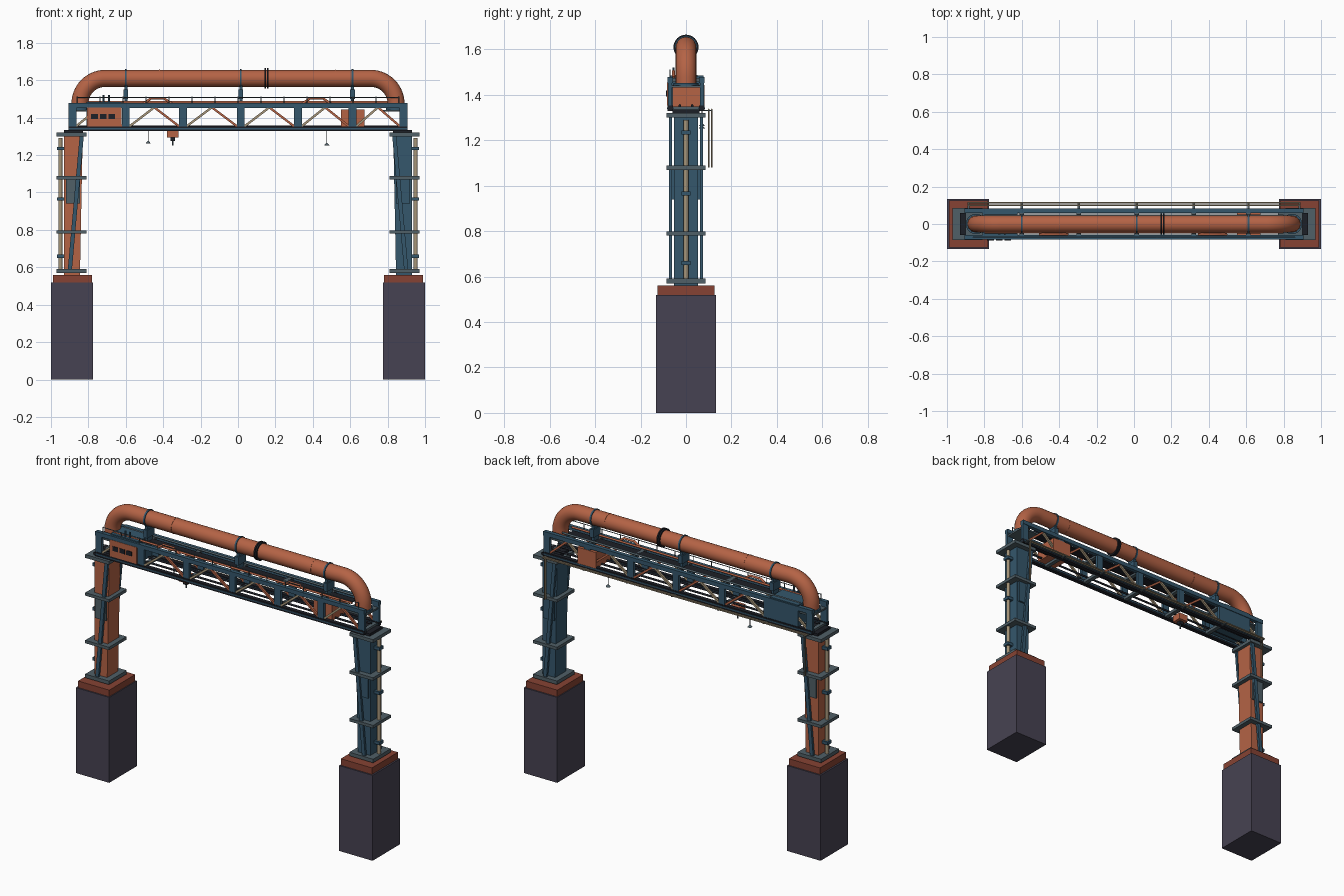
import bpy, bmesh, math
from mathutils import Vector

if "Cube" in bpy.data.objects:
    bpy.data.objects.remove(bpy.data.objects["Cube"])

def mat(name, c):
    m = bpy.data.materials.new(name)
    m.diffuse_color = (*c, 1)
    m.use_nodes = True
    m.node_tree.nodes["Principled BSDF"].inputs["Base Color"].default_value = m.diffuse_color
    return m

ORANGE = mat("rust_orange", (0.46, 0.125, 0.06))
RED = mat("brick_red", (0.24, 0.055, 0.033))
BLUE = mat("steel_blue", (0.035, 0.095, 0.15))
GREY = mat("steel_grey", (0.08, 0.115, 0.135))
BLOCK = mat("plinth_slate", (0.062, 0.055, 0.085))
TAN = mat("tan", (0.38, 0.3, 0.19))
DARK = mat("dark", (0.012, 0.014, 0.02))

def finish(name, bm, m, smooth=False):
    me = bpy.data.meshes.new(name)
    bmesh.ops.recalc_face_normals(bm, faces=bm.faces)
    bm.to_mesh(me)
    bm.free()
    me.materials.append(m)
    o = bpy.data.objects.new(name, me)
    bpy.context.collection.objects.link(o)
    if smooth:
        bpy.ops.object.select_all(action='DESELECT')
        o.select_set(True)
        bpy.context.view_layer.objects.active = o
        bpy.ops.object.shade_smooth_by_angle(angle=math.radians(40))
    return o

def box(name, x, y, z, m, top_x=None):
    """Box from (min, max) ranges; top_x optionally tapers the top."""
    bm = bmesh.new()
    lo = [bm.verts.new((a, b, z[0])) for a, b in
          ((x[0], y[0]), (x[1], y[0]), (x[1], y[1]), (x[0], y[1]))]
    t = top_x or x
    hi = [bm.verts.new((a, b, z[1])) for a, b in
          ((t[0], y[0]), (t[1], y[0]), (t[1], y[1]), (t[0], y[1]))]
    bm.faces.new(lo)
    bm.faces.new(hi)
    for i in range(4):
        j = (i + 1) % 4
        bm.faces.new((lo[i], lo[j], hi[j], hi[i]))
    return finish(name, bm, m)

def rod(name, p, q, r, m, sides=12, r2=None):
    """Cylinder or cone between two points; 4 sides gives a square bar."""
    p, q = Vector(p), Vector(q)
    bm = bmesh.new()
    bmesh.ops.create_cone(bm, cap_ends=True, segments=sides, radius1=r,
                          radius2=r if r2 is None else r2, depth=(q - p).length)
    if sides == 4:
        bmesh.ops.rotate(bm, verts=bm.verts, matrix=Vector((0, 0, 1)).rotation_difference(
            Vector((1, 1, 0))).to_matrix().Identity(3))
    rot = (q - p).to_track_quat('Z', 'Y').to_matrix()
    bmesh.ops.rotate(bm, verts=bm.verts, matrix=rot)
    bmesh.ops.translate(bm, verts=bm.verts, vec=(p + q) / 2)
    return finish(name, bm, m, sides > 6)

def bar(name, p, q, w, d, m):
    """Flat bar in a plane of constant y, w wide in the plane, d deep in y."""
    p, q = Vector(p), Vector(q)
    n = (q - p).cross(Vector((0, 1, 0))).normalized() * w / 2
    e = Vector((0, d / 2, 0))
    bm = bmesh.new()
    a, b = [[bm.verts.new(c + s * n + t * e) for s, t in ((-1, -1), (1, -1), (1, 1), (-1, 1))]
            for c in (p, q)]
    bm.faces.new(a)
    bm.faces.new(b)
    for i in range(4):
        j = (i + 1) % 4
        bm.faces.new((a[i], a[j], b[j], b[i]))
    return finish(name, bm, m)

def tube(name, pts, r, m, res=6):
    """Round tube swept along a list of points."""
    cu = bpy.data.curves.new(name, 'CURVE')
    cu.dimensions = '3D'
    cu.bevel_depth, cu.bevel_resolution, cu.use_fill_caps = r, res, True
    sp = cu.splines.new('POLY')
    sp.points.add(len(pts) - 1)
    for pt, c in zip(sp.points, pts):
        pt.co = (*c, 1)
    cu.materials.append(m)
    o = bpy.data.objects.new(name, cu)
    bpy.context.collection.objects.link(o)
    bpy.ops.object.select_all(action='DESELECT')
    o.select_set(True)
    bpy.context.view_layer.objects.active = o
    bpy.ops.object.convert(target='MESH')
    bpy.ops.object.shade_smooth_by_angle(angle=math.radians(40))

# Towers, mirrored left and right
for s, side, body in ((-1, "left", ORANGE), (1, "right", BLUE)):
    X = lambda a, b: tuple(sorted((s * a, s * b)))
    box(side + "_plinth", X(0.775, 1), (-0.133, 0.133), (0, 0.52), BLOCK)
    box(side + "_plinth_cap", X(0.78, 0.99), (-0.125, 0.125), (0.52, 0.56), RED)
    box(side + "_tower", X(0.845, 0.93), (-0.053, 0.053), (0.56, 1.32), body, X(0.83, 0.93))
    for i, (z, h) in enumerate(((0.57, 0.022), (0.78, 0.018), (1.07, 0.018), (1.3, 0.02))):
        box(f"{side}_collar_{i}", X(0.81, 0.97), (-0.085, 0.085), (z, z + h), GREY)
    box(side + "_bearing", X(0.83, 0.93), (-0.06, 0.06), (1.32, 1.335), DARK)
    for y in (-1, 1):
        bar(side + "_tower_strut", (s * 0.9, y * 0.068, 0.575), (s * 0.835, y * 0.068, 1.31),
            0.022, 0.014, BLUE)
        box(side + "_tower_panel", X(0.845, 0.92), (y * 0.058 - 0.006, y * 0.058 + 0.006),
            (0.94, 1.07), GREY if s < 0 else BLUE)
    # drain pipe on the outer face with clamps
    rod(side + "_drain_pipe", (s * 0.95, 0, 0.57), (s * 0.95, 0, 1.29), 0.011, TAN)
    for z in (0.66, 0.965, 1.235):
        box(side + "_drain_clamp", X(0.928, 0.968), (-0.019, 0.019), (z - 0.009, z + 0.009), BLUE)
    # plate and flange under the end of the duct
    box(side + "_landing_plate", X(0.77, 0.9), (-0.065, 0.065), (1.432, 1.442), GREY)
    rod(side + "_duct_foot", (s * 0.845, 0, 1.442), (s * 0.845, 0, 1.452), 0.054, BLUE, 32)
    # cable drops behind the tower
    for y in (0.1, 0.113):
        rod(side + "_cable_drop", (s * 0.875, y, 1.08), (s * 0.875, y, 1.335), 0.003, TAN, 8)

# Truss girder: chords, posts, diagonals, cross beams
posts = (-0.885, -0.6, -0.295, 0.015, 0.32, 0.612, 0.885)
for y, side in ((-0.07, "front"), (0.07, "back")):
    box(side + "_top_chord", (-0.905, 0.905), (y - 0.012, y + 0.012), (1.453, 1.478), BLUE)
    box(side + "_bottom_chord", (-0.905, 0.905), (y - 0.012, y + 0.012), (1.328, 1.353), DARK)
    box(side + "_bottom_trim", (-0.905, 0.905), (y - 0.014, y + 0.014), (1.338, 1.345), BLUE)
    for x in posts:
        box(side + "_post", (x - 0.021, x + 0.021), (y - 0.009, y + 0.009), (1.353, 1.453), BLUE)
    for a, b in zip(posts, posts[1:]):
        mid = (a + b) / 2
        bar(side + "_diagonal_up", (a + 0.015, y, 1.35), (mid, y, 1.455), 0.012, 0.012, TAN)
        bar(side + "_diagonal_down", (mid, y, 1.455), (b - 0.015, y, 1.35), 0.012, 0.012, ORANGE)
for i, x in enumerate(posts):
    box("bottom_cross_beam", (x - 0.012, x + 0.012), (-0.06, 0.06), (1.33, 1.348), GREY)
    if 0 < i < 6:
        box("top_cross_beam", (x - 0.012, x + 0.012), (-0.06, 0.06), (1.456, 1.474), GREY)
for y in (-0.045, 0.045):
    rod("deck_conduit", (-0.8, y, 1.483), (0.8, y, 1.483), 0.006, ORANGE if y < 0 else GREY)
    rod("lower_conduit", (-0.88, y * 0.6, 1.353), (0.88, y * 0.6, 1.353), 0.006, DARK)
box("walkway_grating", (-0.78, 0.78), (-0.03, 0.03), (1.468, 1.474), DARK)

# Handrail on the front chord
rod("handrail", (-0.86, -0.07, 1.509), (0.86, -0.07, 1.509), 0.0025, GREY, 6)
for i in range(15):
    x = -0.86 + 1.72 * i / 14
    rod("handrail_post", (x, -0.07, 1.475), (x, -0.07, 1.512), 0.0025, GREY, 6)

# Overhead duct with quarter bends
R, cx, cz = 0.135, 0.71, 1.475
arc = [math.pi / 2 * i / 14 for i in range(15)]
path = [(-0.845, 0, 1.442)] + [(-cx - R * math.cos(t), 0, cz + R * math.sin(t)) for t in arc]
path += [(-x, y, z) for x, y, z in reversed(path)]
tube("overhead_duct", path, 0.0455, ORANGE, 8)
for x in (-0.6, 0.015, 0.612):
    rod("duct_band", (x - 0.005, 0, 1.61), (x + 0.005, 0, 1.61), 0.05, BLUE, 32)
    box("duct_support", (x - 0.008, x + 0.008), (-0.025, 0.025), (1.474, 1.575), BLUE)
    box("duct_support_shoe", (x - 0.013, x + 0.013), (-0.035, 0.035), (1.5, 1.55), BLUE)
for x in (0.146, 0.158):
    rod("duct_flange", (x - 0.004, 0, 1.61), (x + 0.004, 0, 1.61), 0.055, DARK, 32)
for x in (-0.42, 0.52):
    rod("duct_seam", (x - 0.002, 0, 1.61), (x + 0.002, 0, 1.61), 0.0465, ORANGE, 32)

# Raised pipe loops on the deck
for x in (-0.43, 0.42):
    tube("expansion_loop", [(x + dx, -0.055, z) for dx, z in
         ((-0.075, 1.475), (-0.035, 1.503), (0.035, 1.503), (0.075, 1.475))], 0.007, ORANGE, 3)

# Control cabin with windows and vents
box("cabin", (-0.81, -0.622), (-0.07, 0.078), (1.35, 1.485), BLUE)
box("cabin_front_panel", (-0.808, -0.624), (-0.084, -0.07), (1.354, 1.455), ORANGE)
for i in range(3):
    x = -0.785 + i * 0.046
    box("cabin_window", (x, x + 0.036), (-0.087, -0.08), (1.393, 1.42), DARK)
for x in (-0.72, -0.69):
    rod("cabin_vent", (x, -0.055, 1.48), (x, -0.055, 1.52), 0.005, BLUE, 8)

# Machinery box at the other end
box("machinery_box", (0.55, 0.675), (-0.06, 0.082), (1.345, 1.443), ORANGE)

# Cable run behind the girder with brackets
for y in (0.1, 0.113):
    rod("cable_run", (-0.89, y, 1.335), (0.89, y, 1.335), 0.004, TAN, 8)
for x in posts:
    box("cable_bracket", (x - 0.006, x + 0.006), (0.08, 0.114), (1.328, 1.334), GREY)

# Hanging lamps
for x, z in ((-0.48, 1.262), (0.475, 1.252)):
    rod("lamp_stem", (x, 0.07, z), (x, 0.07, 1.335), 0.002, DARK, 6)
    rod("lamp_shade", (x, 0.07, z), (x, 0.07, z + 0.012), 0.014, GREY, 16, 0.004)

# Hoist trolley under the girder
box("hoist_body", (-0.38, -0.318), (-0.03, 0.03), (1.295, 1.335), ORANGE)
box("hoist_block", (-0.362, -0.336), (-0.013, 0.013), (1.275, 1.295), DARK)
rod("hoist_hook", (-0.349, 0, 1.252), (-0.349, 0, 1.275), 0.005, GREY, 8)
